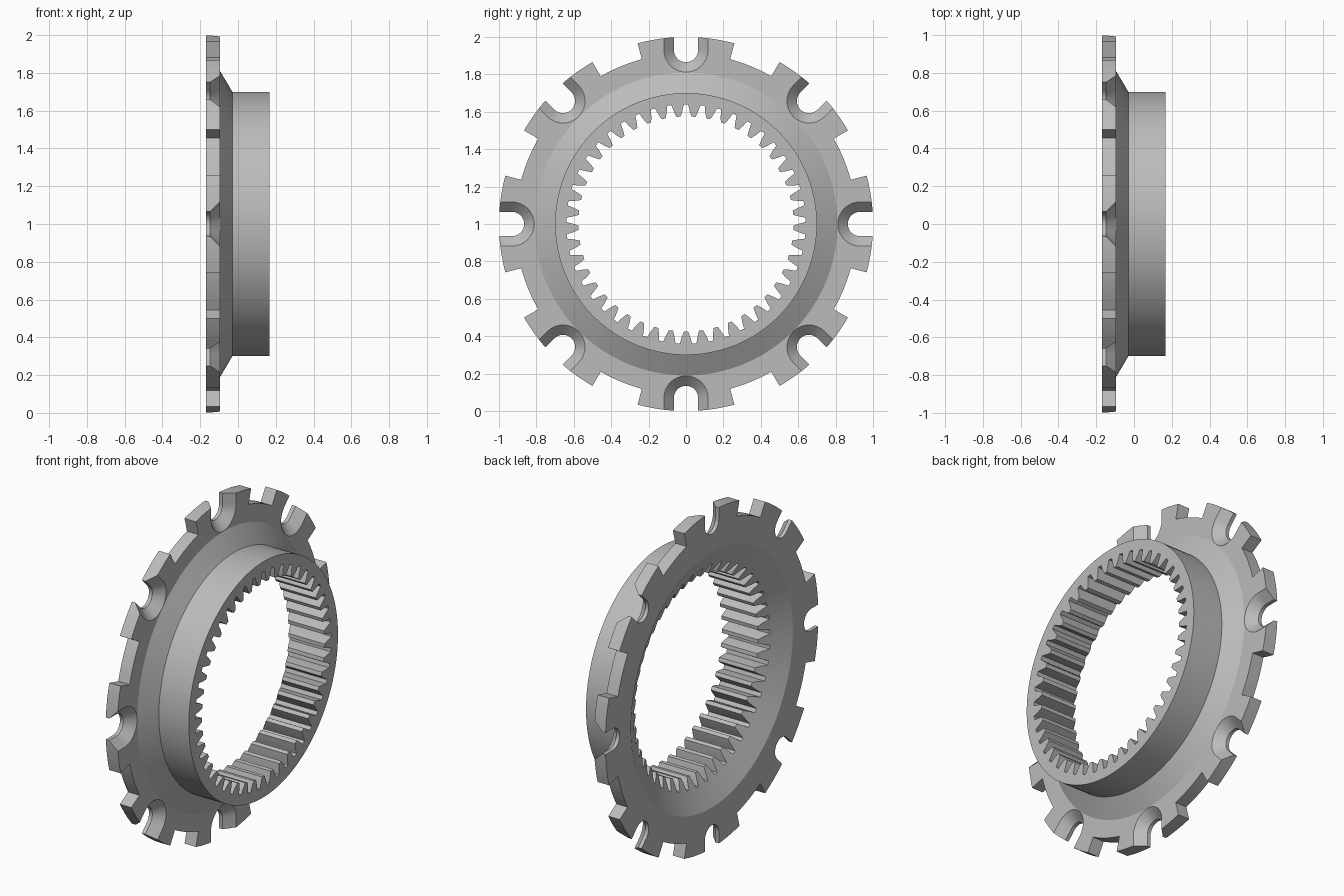
import bpy, bmesh
from math import sin, cos, pi, radians
from mathutils import Matrix

if "Cube" in bpy.data.objects:
    bpy.data.objects.remove(bpy.data.objects["Cube"])

TEETH = 45
STEPS = 144
LUGS = 8

steel = bpy.data.materials.new("grey steel")
steel.use_nodes = True
steel.diffuse_color = (0.5, 0.5, 0.5, 1)
steel.node_tree.nodes["Principled BSDF"].inputs["Base Color"].default_value = (0.5, 0.5, 0.5, 1)


def polar(r, a):
    """Point in the wheel plane, angle measured from the top."""
    return (r * sin(a), r * cos(a))


def circle(r):
    return [polar(r, 2 * pi * i / STEPS) for i in range(STEPS)]


def loft(bm, sections, turn=0.0):
    """Closed solid through (x, outline) sections, turned about the axle."""
    spin = Matrix.Rotation(turn, 4, 'X')
    rings = [[bm.verts.new(spin @ Matrix.Translation((x, y, z)).translation)
              for y, z in outline] for x, outline in sections]
    n = len(rings[0])
    for a, b in zip(rings, rings[1:]):
        for i in range(n):
            j = (i + 1) % n
            bm.faces.new((a[i], a[j], b[j], b[i]))
    bm.faces.new(rings[0][::-1])
    bm.faces.new(rings[-1])


def finish(name, bm):
    bmesh.ops.recalc_face_normals(bm, faces=bm.faces)
    mesh = bpy.data.meshes.new(name)
    bm.to_mesh(mesh)
    bm.free()
    mesh.materials.append(steel)
    ob = bpy.data.objects.new(name, mesh)
    ob.location.z = 1
    bpy.context.collection.objects.link(ob)
    return ob


# Solid wheel: flange, sloped shoulder and hub
bm = bmesh.new()
profile = [(-0.17, 1.0), (-0.095, 1.0), (-0.095, 0.81), (-0.03, 0.70), (0.167, 0.70)]
loft(bm, [(x, circle(r)) for x, r in profile])
ring = finish("ring_gear", bm)

# Toothed bore
bm = bmesh.new()
pitch = 2 * pi / TEETH
outline = []
for i in range(TEETH):
    for r, part in ((0.575, -0.36), (0.605, -0.23), (0.64, -0.13),
                    (0.64, 0.13), (0.605, 0.23), (0.575, 0.36)):
        outline.append(polar(r, (i + part) * pitch))
loft(bm, [(-0.4, outline), (0.4, outline)])
bore = finish("bore_cutter", bm)

# Sloped recess in the back of the flange
bm = bmesh.new()
loft(bm, [(-0.2, circle(0.815)), (-0.06, circle(0.557))])
recess = finish("recess_cutter", bm)

# Rounded slots in the lugs and gaps between the lugs
bm = bmesh.new()


def slot(w):
    arc = [(-w * cos(pi * i / 16), 0.93 - w * sin(pi * i / 16)) for i in range(17)]
    return [(-w, 1.2)] + arc + [(w, 1.2)]


gap_angles = [radians(-7.5 + 15 * i / 6) for i in range(7)]
gap = [polar(0.912, a) for a in gap_angles] + [polar(1.2, a) for a in gap_angles[::-1]]
for k in range(LUGS):
    turn = 2 * pi * k / LUGS
    loft(bm, [(-0.3, slot(0.065)), (-0.148, slot(0.065)), (-0.085, slot(0.128))], turn)
    loft(bm, [(-0.3, gap), (-0.05, gap)], turn + pi / LUGS)
rim = finish("rim_cutter", bm)

# Cut, then remove the cutters
bpy.context.view_layer.objects.active = ring
ring.select_set(True)
for cutter in (bore, recess, rim):
    mod = ring.modifiers.new(cutter.name, 'BOOLEAN')
    mod.operation = 'DIFFERENCE'
    mod.solver = 'EXACT'
    mod.object = cutter
    bpy.ops.object.modifier_apply(modifier=mod.name)
    bpy.data.objects.remove(cutter)
bpy.ops.object.shade_smooth_by_angle(angle=radians(25))
